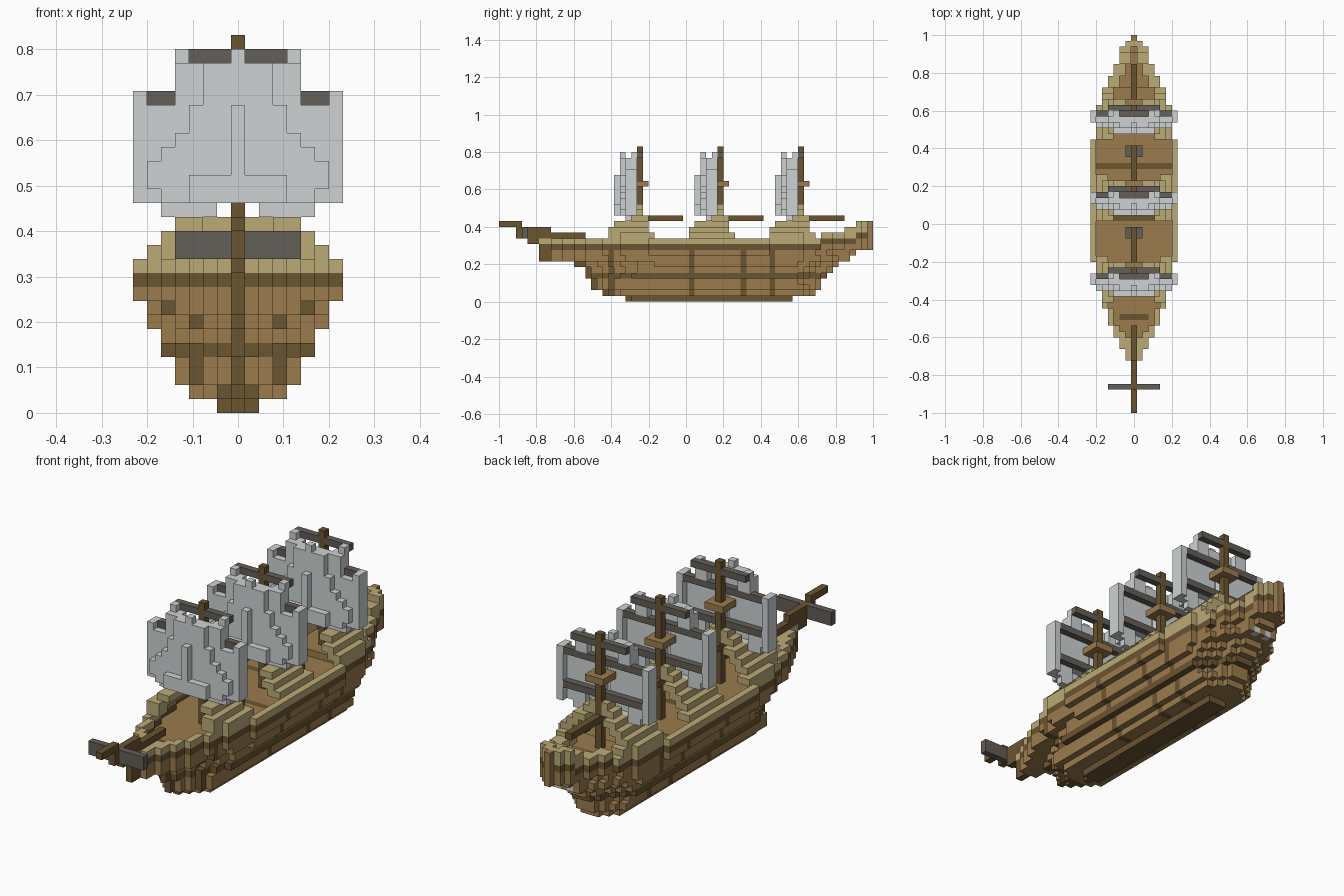
import bpy, bmesh
from mathutils import Vector

cube = bpy.data.objects.get("Cube")
if cube:
    bpy.data.objects.remove(cube)

V = 2 / 65          # edge of one block
MASTS = (24, 38, 52)  # block rows holding a mast


def material(name, rgb):
    m = bpy.data.materials.new(name)
    m.use_nodes = True
    m.diffuse_color = (*rgb, 1)
    bsdf = next(n for n in m.node_tree.nodes if n.type == 'BSDF_PRINCIPLED')
    bsdf.inputs["Base Color"].default_value = (*rgb, 1)
    bsdf.inputs["Roughness"].default_value = 0.9
    return m


MATS = {
    "brown": material("plank_brown", (0.33, 0.2, 0.075)),
    "dark": material("dark_timber", (0.148, 0.09, 0.031)),
    "tan": material("tan_rail", (0.5, 0.405, 0.18)),
    "gray": material("spar_gray", (0.127, 0.114, 0.098)),
    "white": material("sail_gray", (0.62, 0.65, 0.655)),
}
KEYS = list(MATS)
SIDES = [Vector(s) for s in ((1, 0, 0), (-1, 0, 0), (0, 1, 0),
                             (0, -1, 0), (0, 0, 1), (0, 0, -1))]


def build(name, cells):
    """Skin a {(x, y, z): colour} block set with its outer faces only."""
    bm = bmesh.new()
    for cell, colour in cells.items():
        c = Vector(cell)
        for n in SIDES:
            if tuple(int(a) for a in c + n) in cells:
                continue
            u = Vector((n.y, n.z, n.x)) / 2
            w = n.cross(u)
            mid = c + n / 2
            corners = (mid - u - w, mid + u - w, mid + u + w, mid - u + w)
            f = bm.faces.new([bm.verts.new((p.x * V, (p.y - 32) * V, (p.z + 0.5) * V))
                              for p in corners])
            f.material_index = KEYS.index(colour)
    bmesh.ops.remove_doubles(bm, verts=bm.verts, dist=V / 50)
    bmesh.ops.recalc_face_normals(bm, faces=bm.faces)
    mesh = bpy.data.meshes.new(name)
    bm.to_mesh(mesh)
    bm.free()
    for m in MATS.values():
        mesh.materials.append(m)
    obj = bpy.data.objects.new(name, mesh)
    bpy.context.scene.collection.objects.link(obj)


def box(cells, colour, xs, ys, zs):
    """Fill an inclusive block range."""
    for x in range(xs[0], xs[1] + 1):
        for y in range(ys[0], ys[1] + 1):
            for z in range(zs[0], zs[1] + 1):
                cells[x, y, z] = colour


# Hull plan: distance from bow / stern at which each half width begins
BOW = (0, 2, 4, 6, 8, 11, 14, 19)
STERN = (0, 1, 2, 5, 7, 9, 12, 18)
# Per layer: largest half width, first row, last row, bow and stern sharpness
LAYERS = ((1, 22, 50, .5, .5), (3, 18, 54, .5, .5), (4, 16, 55, .5, .5),
          (4, 16, 55, .6, .6), (5, 15, 56, .8, .6), (5, 15, 57, .9, .6),
          (6, 13, 58, 1, .6), (6, 7, 60, 1.1, .45), (7, 7, 61, 1, .8),
          (7, 7, 64, 1, 1), (7, 7, 64, 1, 1))


def half(z, y):
    widest, first, last, sharp_bow, sharp_stern = LAYERS[min(z, 10)]
    if not first <= y <= last:
        return -1
    bow = sum(int(t * sharp_bow) <= y - first for t in BOW) - 1
    stern = sum(int(t * sharp_stern) <= last - y for t in STERN) - 1
    h = min(widest, bow, stern)
    return h if z > 8 else min(h, half(9, y))


def deck(y):
    """Top deck layer, climbing toward the stern."""
    return 8 + sum(y >= s for s in (50, 56, 60, 62))


def rail(y):
    """Top rail layer, climbing toward the stern."""
    return 10 + sum(y >= s for s in (56, 60, 62))


def hull_colour(x, y, z, inside):
    if inside and z == deck(y):
        beam = y in (33, 42) or (y == 16 and abs(x) < 3)
        return "dark" if beam else "brown"
    if y == 64 and z > 9:
        return "brown"
    band = rail(y) - (2 if y >= 60 else 1)
    if z > band:
        return "tan"
    stem = x == 0 and y < LAYERS[min(z, 10)][1] + 2
    rib = y in (19, 33, 42, 47) and z < 9
    return "dark" if z in (0, 4, band) or stem or rib else "brown"


hull = {}
for y in range(65):
    rim = 1 if 14 <= y < 52 else 2
    for z in range(rail(y) + 1):
        h = half(z, y)
        for x in range(-h, h + 1):
            inside = abs(x) <= min(h - rim, half(z, y - 1), half(z, y + 1))
            if z <= deck(y) or not inside:
                hull[x, y, z] = hull_colour(x, y, z, inside)
# Stern windows
for x in (-1, 1):
    hull[x, LAYERS[7][2], 7] = "white"
build("hull", hull)

# Bowsprit in steps with its cross spar
bowsprit = {}
box(bowsprit, "gray", (-4, 4), (4, 4), (11, 12))
for first, last, z in ((0, 3, 13), (3, 8, 12), (3, 14, 11), (5, 7, 10)):
    box(bowsprit, "dark", (0, 0), (first, last), (z, z))
build("bowsprit", bowsprit)

# Half width of the bulging cloth on each sail layer, bottom to top
BULGE = dict(zip(range(15, 25), (5, 6, 6, 5, 4, 3, 3, 2, 2, 2)))


def sail_depth(x, z):
    """Rows in front of the mast where the bellied sail has cloth."""
    a = abs(x)
    if z == 25:
        return {4: (1,), 0: (3,)}.get(a, ())
    if z == 14:
        return (2,) if 2 <= a <= 5 else ()
    if a > (4 if z > 22 else 7) or (z == 22 and a in (5, 6)):
        return ()
    if (a == 0 and z < 22) or (z in (15, 16) and a < 4):
        return (3, 4)
    if a <= BULGE[z]:
        return (2, 3)
    return (1, 2) if a == 7 or z > 22 else (2,)


for number, m in enumerate(MASTS, 1):
    # Mast with lookout platform and rear boom
    mast = {}
    box(mast, "brown", (-1, 1), (m - 1, m + 1), (20, 20))
    box(mast, "dark", (0, 0), (m, m), (deck(m) + 1, 26))
    box(mast, "dark", (0, 0), (m + 1, m + 7), (14, 14))
    build(f"mast_{number}", mast)

    # Yards
    yards = {}
    box(yards, "gray", (-4, 4), (m, m), (25, 25))
    for z in (17, 22):
        box(yards, "gray", (-6, 6), (m - 1, m - 1), (z, z))
    del yards[0, m, 25]
    build(f"yards_{number}", yards)

    # Sail
    build(f"sail_{number}", {(x, m - d, z): "white" for x in range(-7, 8)
                             for z in range(14, 26) for d in sail_depth(x, z)})

    # Stepped shrouds climbing from both rails to the mast
    shrouds = {}
    spans = ((-5, 2), (-5, 1), (-4, 1), (-2, 1), (-1, 0), (-1, 0))
    for step, (front, back) in enumerate(spans):
        for y in range(m + front, m + back + 1):
            h = min(6 - step, half(10, y))
            for x in range(max(1, h - 1), h + 1):
                for side in (-x, x):
                    shrouds[side, y, 11 + step] = "tan"
    build(f"shrouds_{number}", shrouds)

    # Deck hatch under the boom end
    if m < 50:
        hatch = {}
        box(hatch, "gray", (-1, 1), (m + 6, m + 7), (9, 9))
        build(f"hatch_{number}", hatch)
